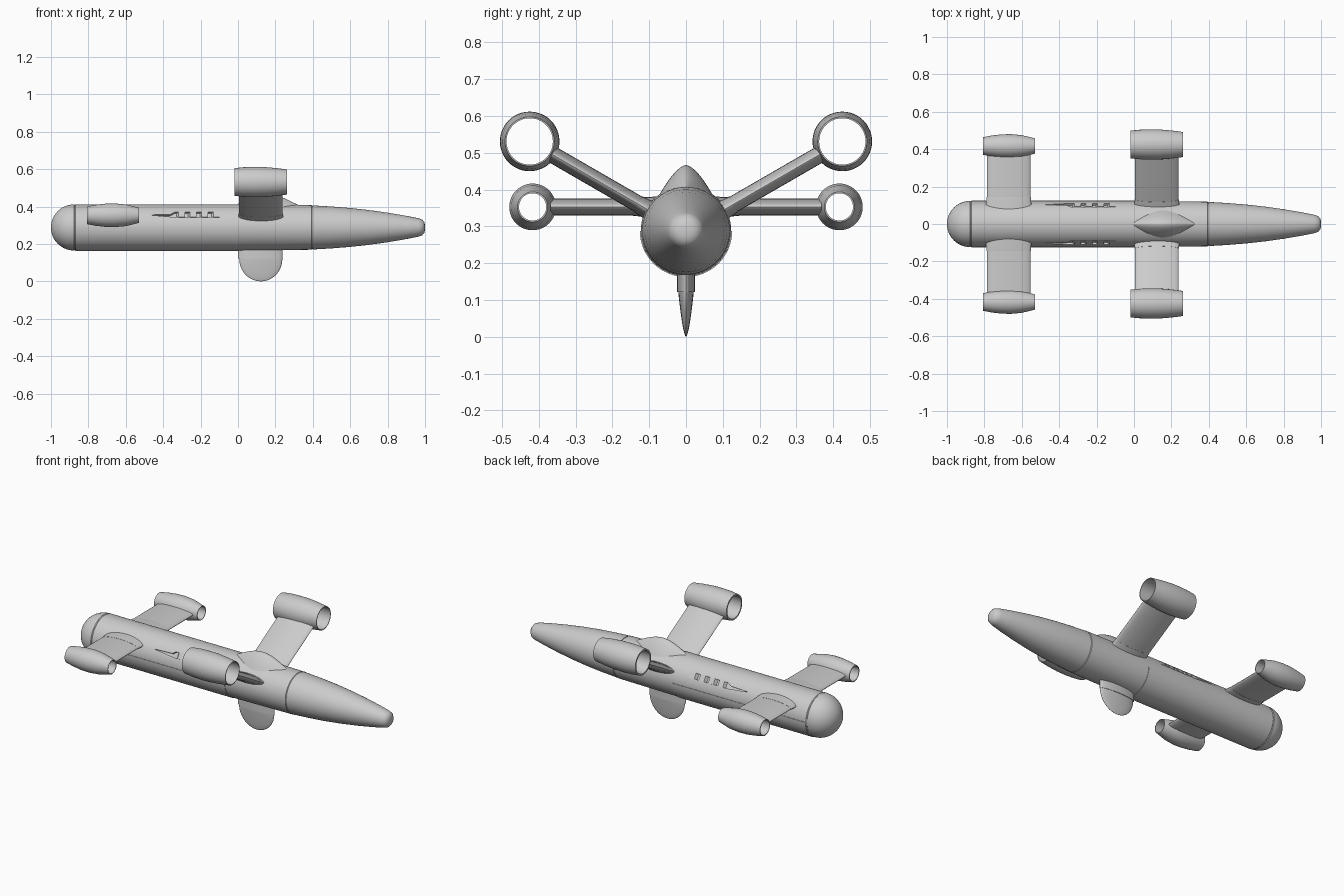
import bpy, bmesh
from math import sin, cos, pi, radians, sqrt
from mathutils import Vector

if "Cube" in bpy.data.objects:
    bpy.data.objects.remove(bpy.data.objects["Cube"])

AXIS_Z = 0.288


def finish(ob, angle=35):
    bpy.ops.object.select_all(action='DESELECT')
    ob.select_set(True)
    bpy.context.view_layer.objects.active = ob
    bpy.ops.object.shade_smooth_by_angle(angle=radians(angle))


def loft(name, rings, loop=False, smooth=True):
    """Skin a list of closed rings; cap the ends or join them into a loop."""
    bm = bmesh.new()
    vs = [[bm.verts.new(p) for p in r] for r in rings]
    n = len(rings[0])
    pairs = list(zip(vs, vs[1:])) + ([(vs[-1], vs[0])] if loop else [])
    for a, b in pairs:
        for i in range(n):
            j = (i + 1) % n
            bm.faces.new((a[i], a[j], b[j], b[i]))
    if not loop:
        bm.faces.new(vs[0])
        bm.faces.new(vs[-1])
    bmesh.ops.remove_doubles(bm, verts=bm.verts, dist=1e-6)
    bmesh.ops.recalc_face_normals(bm, faces=bm.faces)
    me = bpy.data.meshes.new(name)
    bm.to_mesh(me)
    bm.free()
    ob = bpy.data.objects.new(name, me)
    bpy.context.collection.objects.link(ob)
    if smooth:
        finish(ob)
    return ob


def circle(x, r, y=0, z=AXIS_Z, n=64, a0=0, a1=2 * pi):
    closed = a1 - a0 > 6.28
    m = n if closed else n - 1
    return [Vector((x, y + r * cos(a0 + (a1 - a0) * i / m), z + r * sin(a0 + (a1 - a0) * i / m)))
            for i in range(n)]


def foil(center, chord, thick, normal, n=36):
    """Rounded wing section: chord along x, thickness along normal."""
    pts = []
    for i in range(n):
        a = 2 * pi * i / n
        s = sin(a)
        t = abs(s) ** 1.1 * (1 if s >= 0 else -1)
        pts.append(Vector(center) + Vector((chord * cos(a), 0, 0)) + Vector(normal) * thick * t)
    return pts


def box(name, center, size, rot):
    bpy.ops.mesh.primitive_cube_add(size=1, location=center, rotation=rot)
    ob = bpy.context.object
    ob.name = name
    ob.scale = size
    return ob


# Main hull with domed tail
R = 0.123
rings = [circle(-0.877 - R * cos(a), R * sin(a)) for a in [0.02 + (pi / 2 - 0.02) * i / 12 for i in range(13)]]
rings += [circle(-0.873, 0.120), circle(-0.869, R), circle(-0.4, R), circle(0, R), circle(0.392, 0.119),
          circle(0.396, 0.115), circle(0.41, 0.115)]
hull = loft("hull", rings, smooth=False)

# Nose cone
prof = [(0.397, 0.118), (0.5, 0.112), (0.6, 0.104), (0.7, 0.093), (0.8, 0.079), (0.9, 0.062),
        (0.965, 0.049), (0.985, 0.042), (0.996, 0.029), (1.0, 0.014)]
loft("nose_cone", [circle(x, r) for x, r in prof])

# Belly panel on the rear lower half
half = []
for x in (-0.868, 0.0):
    outer = circle(x, R + 0.0025, n=33, a0=pi, a1=2 * pi)
    inner = circle(x, R - 0.004, n=33, a0=pi, a1=2 * pi)
    half.append(outer + inner[::-1])
loft("belly_panel", half)

# Dorsal fairing
rings = []
for i in range(1, 32):
    t = i / 32
    w = 0.1 * (4 * t * (1 - t))
    top = 0.392 + 0.075 * sin(pi * t) ** 1.6
    base = 0.33
    ring = []
    for k in range(25):
        s = -1 + k / 12
        ring.append(Vector((-0.07 + 0.45 * t, w * s, base + (top - base) * (1 - abs(s) ** 1.6))))
    rings.append(ring)
loft("dorsal_fairing", rings)

# Ventral fin with rounded bottom and root collar
rings = [foil((0.122, 0, 0.2), 0.115, 0.021, (0, 1, 0))]
for i in range(17):
    a = pi / 2 * i / 16 * 0.98
    z = 0.12 * (1 - sin(a))
    rings.append(foil((0.122, 0, z), 0.115 * cos(a), 0.021 * (z / 0.12) ** 0.6, (0, 1, 0)))
loft("ventral_fin", rings)
loft("ventral_fin_collar", [foil((0.12, 0, z), 0.119, 0.024, (0, 1, 0)) for z in (0.2, 0.121)])

# Wing and engine pairs: tube profile, bore, dihedral
pairs = [
    ("front", 0.425, 0.531, 30, 0.122, 0.117, 0.066, 0.13,
     [(-0.018, 0.074), (0.03, 0.079), (0.08, 0.081), (0.14, 0.080), (0.2, 0.075), (0.262, 0.067)],
     [(0.262, 0.063), (0.12, 0.0635), (-0.018, 0.065)]),
    ("rear", 0.417, 0.353, 0, -0.67, 0.117, 0.048, 0.145,
     [(-0.808, 0.047), (-0.76, 0.056), (-0.71, 0.062), (-0.66, 0.0635), (-0.6, 0.058), (-0.53, 0.041)],
     [(-0.53, 0.037), (-0.67, 0.041), (-0.808, 0.042)]),
]
for label, ey, ez, dihedral, cx, chord, tip, collar_y, outer, inner in pairs:
    for side, s in (("left", -1), ("right", 1)):
        d = radians(dihedral)
        span = Vector((0, s * cos(d), sin(d)))
        nrm = Vector((0, -s * sin(d), cos(d)))
        mid = Vector((cx, s * ey, ez))

        def at(y):
            return mid - span * ((ey - y) / cos(d))
        loft(f"{label}_engine_{side}",
             [circle(x, r, s * ey, ez, 48) for x, r in outer + inner], loop=True)
        loft(f"{label}_wing_{side}",
             [foil(at(0.05), chord, 0.023, nrm), foil(mid - span * tip, chord, 0.023, nrm)])
        loft(f"{label}_wing_collar_{side}",
             [foil(at(0.06), chord + 0.006, 0.029, nrm), foil(at(collar_y - 0.02), chord + 0.003, 0.026, nrm),
              foil(at(collar_y), chord + 0.001, 0.024, nrm)])

# Side vents: tapered slot cut into the hull, with slanted louvres inside
for s in (-1, 1):
    a = radians(34)
    out = Vector((0, s * cos(a), sin(a)))
    up = Vector((0, -s * sin(a), cos(a)))
    c = Vector((0, 0, AXIS_Z)) + out * R
    slot = [(-0.48, -0.002), (-0.34, -0.016), (-0.11, -0.016), (-0.13, 0.016), (-0.34, 0.016), (-0.36, 0.002)]
    cutter = loft("vent_cutter", [[c + out * o + Vector((x, 0, 0)) + up * v for x, v in slot]
                                  for o in (-0.014, 0.03)], smooth=False)
    cutter.hide_render = True
    cutter.hide_set(True)
    m = hull.modifiers.new("vent", 'BOOLEAN')
    m.object = cutter
    m.operation = 'DIFFERENCE'
    m.solver = 'EXACT'
    bpy.context.view_layer.objects.active = hull
    bpy.ops.object.modifier_apply(modifier=m.name)
    bpy.data.objects.remove(cutter)
    for i in range(4):
        x = -0.33 + 0.062 * i
        q = [(x, -0.017), (x + 0.034, -0.017), (x + 0.034, 0.017), (x, 0.017)]
        loft(f"vent_louvre_{'left' if s < 0 else 'right'}_{i + 1}",
             [[c + out * (-0.016) + Vector((u, 0, 0)) + up * v for u, v in q],
              [c + out * 0.0 + Vector((u + 0.012, 0, 0)) + up * v for u, v in q]], smooth=False)
finish(hull)
